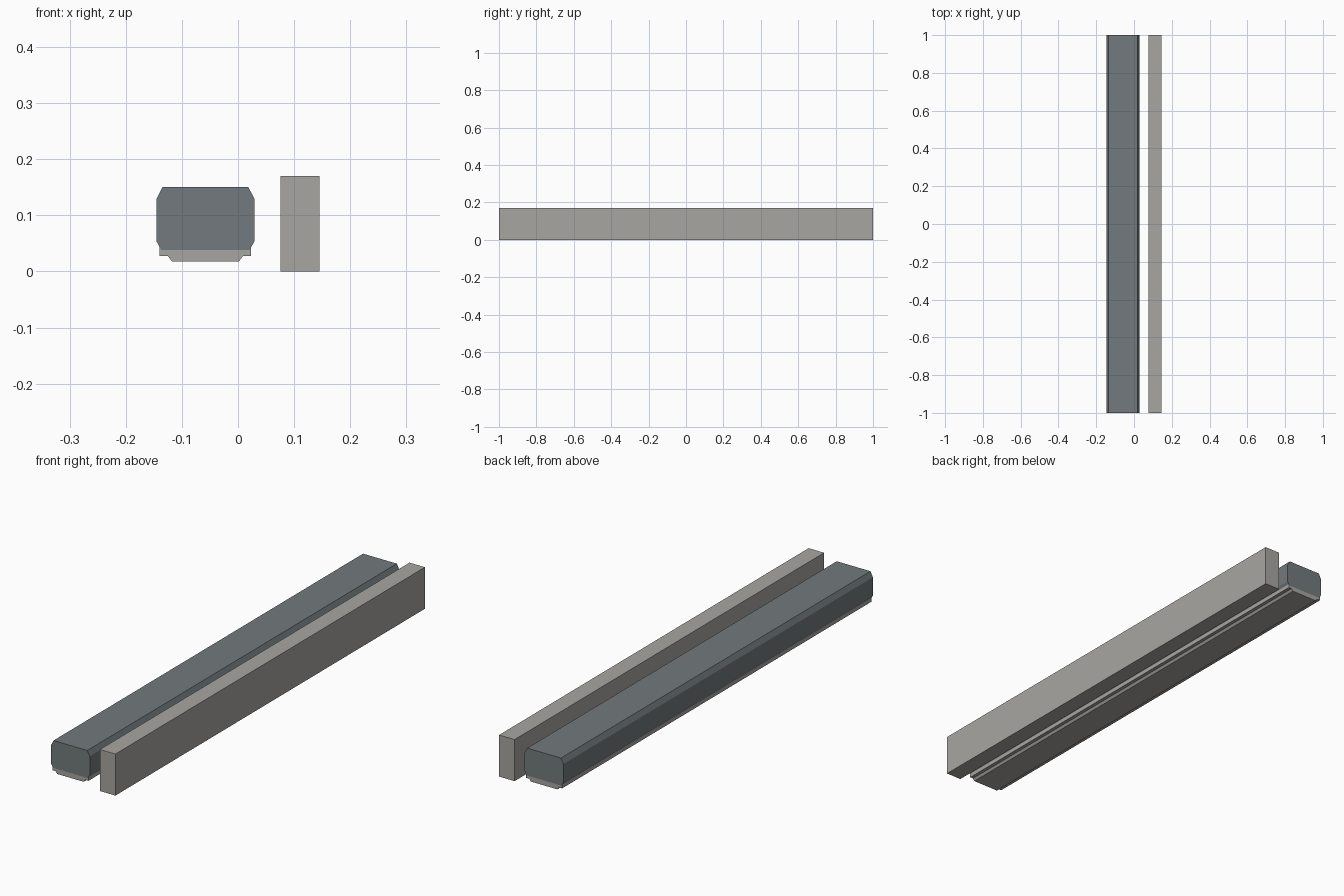
import bpy
import bmesh

cube = bpy.data.objects.get("Cube")
if cube:
    bpy.data.objects.remove(cube, do_unlink=True)

BEAM_X = -0.058   # centre line of the chamfered beam
HALF_LENGTH = 1.0


def make_material(name, rgb):
    mat = bpy.data.materials.new(name)
    mat.use_nodes = True
    color = (*rgb, 1.0)
    mat.diffuse_color = color
    mat.node_tree.nodes["Principled BSDF"].inputs["Base Color"].default_value = color
    return mat


def extrude_profile(name, profile, mat, centre_x=0.0):
    """Sweep an x-z outline along the full length of the model."""
    bm = bmesh.new()
    verts = [bm.verts.new((x, -HALF_LENGTH, z)) for x, z in profile]
    face = bm.faces.new(verts)
    swept = bmesh.ops.extrude_face_region(bm, geom=[face], use_keep_orig=True)
    moved = [v for v in swept["geom"] if isinstance(v, bmesh.types.BMVert)]
    bmesh.ops.translate(bm, verts=moved, vec=(0, 2 * HALF_LENGTH, 0))
    bmesh.ops.recalc_face_normals(bm, faces=bm.faces)
    mesh = bpy.data.meshes.new(name)
    bm.to_mesh(mesh)
    bm.free()
    mesh.materials.append(mat)
    obj = bpy.data.objects.new(name, mesh)
    obj.location.x = centre_x
    bpy.context.collection.objects.link(obj)
    return obj


def mirrored(half):
    """Complete a right-hand outline with its reflection."""
    return half + [(-x, z) for x, z in reversed(half)]


slate = make_material("slate grey", (0.17, 0.195, 0.205))
stone = make_material("warm stone grey", (0.39, 0.38, 0.355))

# Chamfered main beam
beam_half = [(0.0785, 0.038), (0.0875, 0.054), (0.0875, 0.129), (0.0763, 0.1505)]
extrude_profile("main_beam", mirrored(beam_half), slate, BEAM_X)

# Bevelled plate below the beam
plate_half = [(0.0598, 0.018), (0.067, 0.0276), (0.067, 0.038)]
extrude_profile("bottom_plate", mirrored(plate_half), stone, BEAM_X)

# Narrow strips beside the plate, fitted to the beam's lower chamfers
strip = [(0.067, 0.0276), (0.0815, 0.0276), (0.0815, 0.0432),
         (0.0785, 0.038), (0.067, 0.038)]
for side, sign in (("left", 1), ("right", -1)):
    extrude_profile(side + "_strip", [(sign * x, z) for x, z in strip], stone, BEAM_X)

# Separate upright board
board_half = [(0.035, 0.0), (0.035, 0.17)]
extrude_profile("upright_board", mirrored(board_half), stone, 0.1105)
